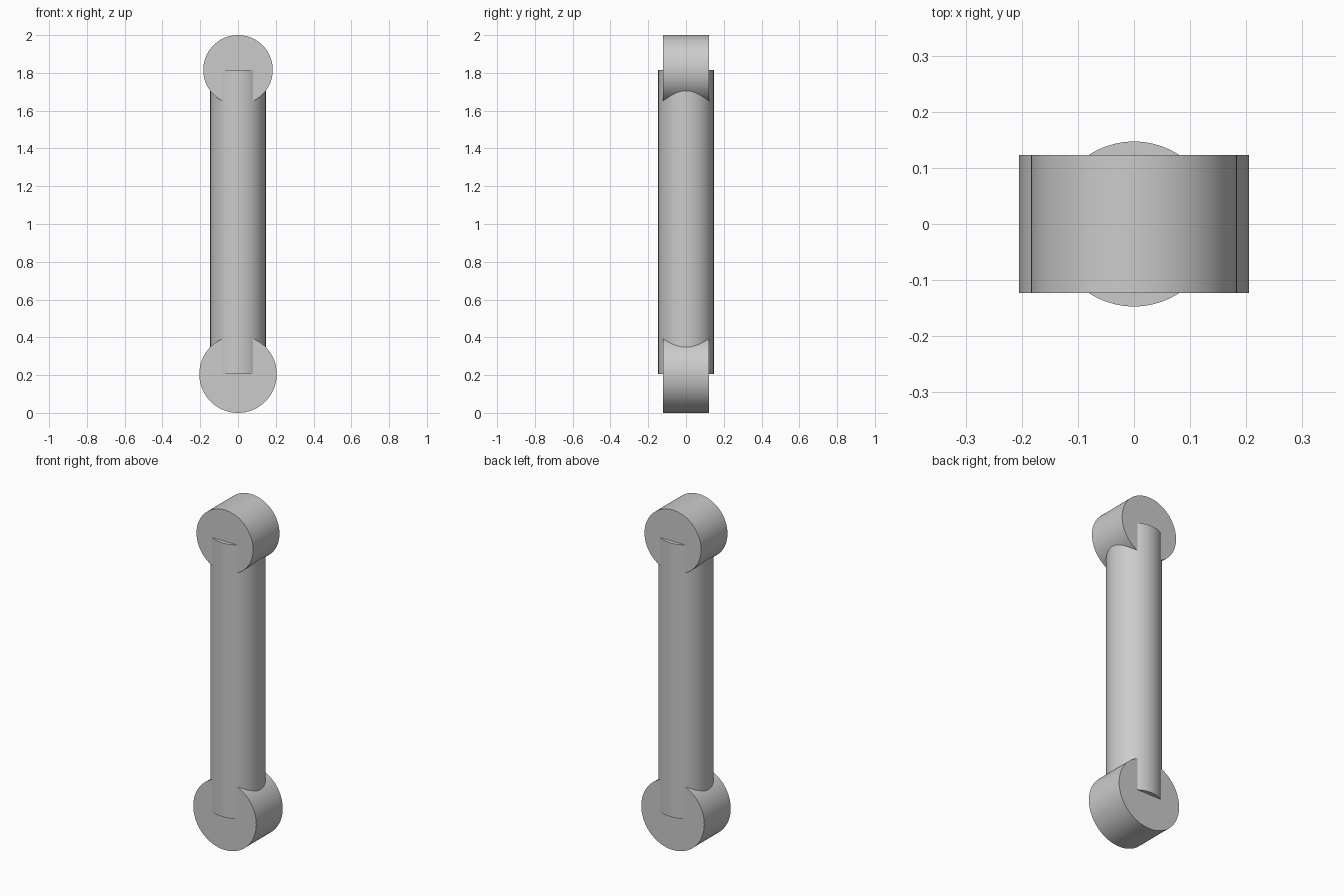
import bpy
import math

cube = bpy.data.objects.get("Cube")
if cube:
    bpy.data.objects.remove(cube, do_unlink=True)

# One plain grey for the whole link
grey = bpy.data.materials.new("light grey")
grey.use_nodes = True
colour = (0.6, 0.6, 0.6, 1)
grey.diffuse_color = colour
grey.node_tree.nodes["Principled BSDF"].inputs["Base Color"].default_value = colour


def cylinder(name, radius, depth, z, tilt=0):
    bpy.ops.mesh.primitive_cylinder_add(
        vertices=96, radius=radius, depth=depth,
        location=(0, 0, z), rotation=(tilt, 0, 0))
    obj = bpy.context.object
    obj.name = name
    obj.data.materials.append(grey)
    bpy.ops.object.shade_smooth_by_angle(angle=math.radians(30))
    return obj


LOWER_R, UPPER_R, SHAFT_R, WIDTH = 0.205, 0.184, 0.147, 0.246
low_z, high_z = LOWER_R, 2 - UPPER_R

# Upright shaft running between the two joint centres
cylinder("shaft", SHAFT_R, high_z - low_z, (low_z + high_z) / 2)

# Joint drums lying along y at each end
cylinder("lower_joint", LOWER_R, WIDTH, low_z, math.pi / 2)
cylinder("upper_joint", UPPER_R, WIDTH, high_z, math.pi / 2)
